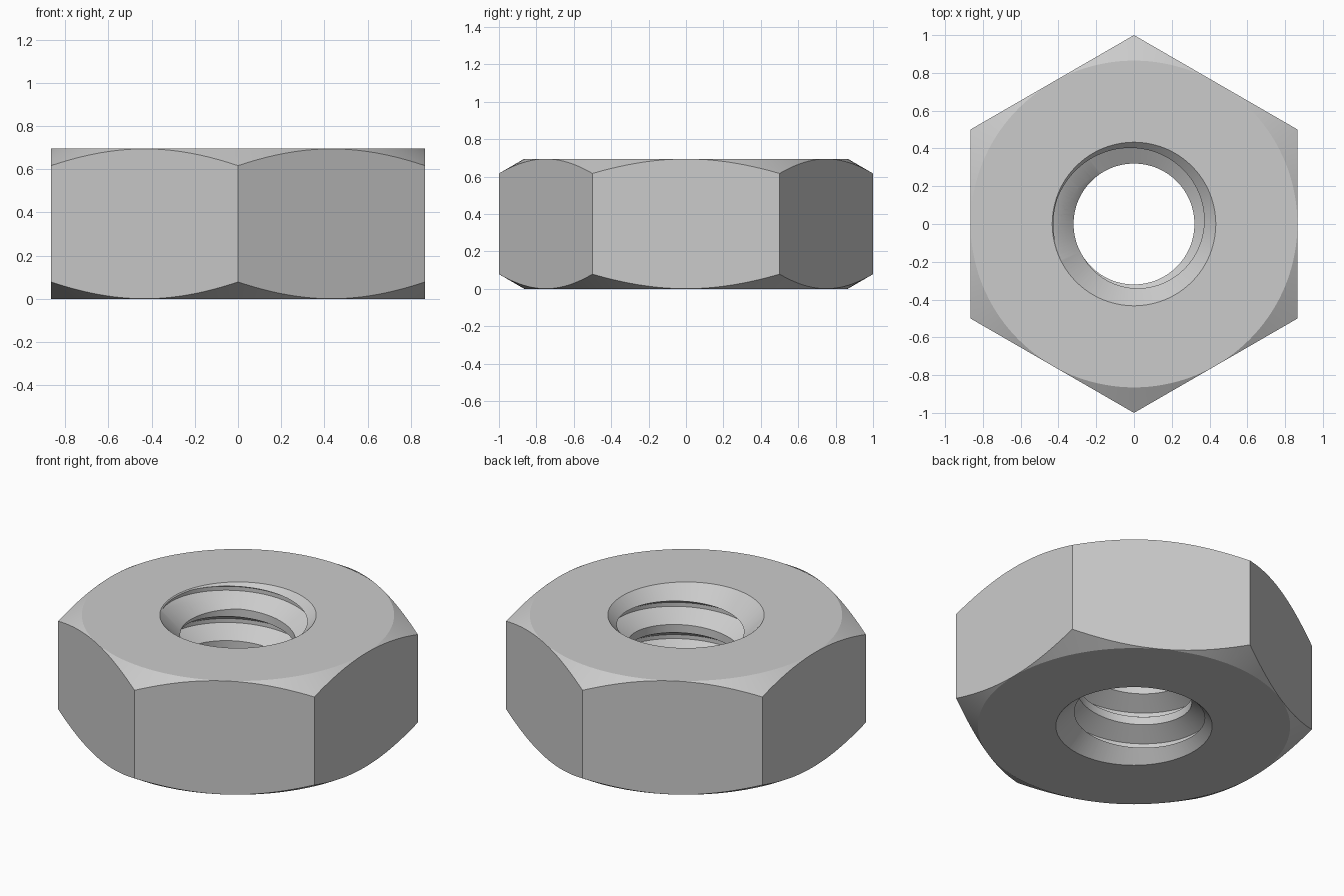
import bpy, bmesh
from math import cos, sin, pi, radians

HEIGHT = 0.695
MINOR, MAJOR, MOUTH = 0.32, 0.427, 0.433
PITCH = 0.197
SEGMENTS = 144

if "Cube" in bpy.data.objects:
    bpy.data.objects.remove(bpy.data.objects["Cube"])

steel = bpy.data.materials.new("grey steel")
steel.use_nodes = True
steel.diffuse_color = (0.6, 0.6, 0.6, 1)
steel.node_tree.nodes["Principled BSDF"].inputs["Base Color"].default_value = (0.6, 0.6, 0.6, 1)


def make_object(name, bm, helper=False):
    bmesh.ops.recalc_face_normals(bm, faces=bm.faces)
    mesh = bpy.data.meshes.new(name)
    bm.to_mesh(mesh)
    bm.free()
    obj = bpy.data.objects.new(name, mesh)
    bpy.context.collection.objects.link(obj)
    mesh.materials.append(steel)
    obj.hide_render = helper
    return obj


def lathe(name, profile):
    """Closed solid of revolution; the profile starts and ends on the axis."""
    bm = bmesh.new()
    verts = [bm.verts.new((r, 0, z)) for r, z in profile]
    edges = [bm.edges.new(pair) for pair in zip(verts, verts[1:])]
    bmesh.ops.spin(bm, geom=verts + edges, cent=(0, 0, 0), axis=(0, 0, 1),
                   angle=2 * pi, steps=SEGMENTS)
    bmesh.ops.remove_doubles(bm, verts=bm.verts, dist=1e-5)
    return make_object(name, bm, helper=True)


def thread_tap(name):
    """Solid right-handed screw that cuts the internal thread."""
    flank = (MAJOR - MINOR) * 0.577
    crest = PITCH / 4
    # Profile over one pitch: crest bottom, crest top, root bottom, root top
    profile = [(MINOR, -crest), (MINOR, 0),
               (MAJOR, PITCH - crest - flank), (MAJOR, PITCH - crest - flank)]
    profile[2] = (MAJOR, -crest - flank + PITCH)
    # The upper side of a ridge falls away outward, so its root lies below the crest
    root_low = PITCH - crest - flank - (PITCH - crest - 2 * flank)
    profile = [(MINOR, -crest), (MINOR, 0), (MAJOR, root_low),
               (MAJOR, PITCH - crest - flank)]
    turns = 8
    z_start = 0.583 - PITCH * (5 + 125 / 360)
    bm = bmesh.new()
    rows = []
    for i in range(turns * SEGMENTS + 1):
        a = 2 * pi * i / SEGMENTS
        lift = z_start + PITCH * i / SEGMENTS
        rows.append([bm.verts.new((r * cos(a), r * sin(a), z + lift)) for r, z in profile])
    for i in range(turns * SEGMENTS):
        for p in range(3):
            bm.faces.new((rows[i][p], rows[i + 1][p], rows[i + 1][p + 1], rows[i][p + 1]))
        j = i + SEGMENTS
        if j + 1 < len(rows):
            bm.faces.new((rows[i][3], rows[i + 1][3], rows[j + 1][0], rows[j][0]))
    # Close both ends with fans to the axis
    low = bm.verts.new((0, 0, z_start - 0.3))
    high = bm.verts.new((0, 0, z_start + PITCH * turns + 0.4))
    middle = z_start + PITCH * turns / 2
    for edge in [e for e in bm.edges if e.is_boundary]:
        a, b = edge.verts
        bm.faces.new((a, b, low if a.co.z < middle else high))
    return make_object(name, bm, helper=True)


def boolean(obj, cutter, operation):
    mod = obj.modifiers.new(cutter.name, "BOOLEAN")
    mod.operation = operation
    mod.solver = "EXACT"
    mod.object = cutter
    bpy.context.view_layer.objects.active = obj
    bpy.ops.object.modifier_apply(modifier=mod.name)
    bpy.data.objects.remove(cutter)


# Hexagonal body, with corners on the y axis
bm = bmesh.new()
corners = [radians(30 + 60 * k) for k in range(6)]
base = bm.faces.new([bm.verts.new((cos(a), sin(a), -0.1)) for a in corners])
extruded = bmesh.ops.extrude_face_region(bm, geom=[base])["geom"]
bmesh.ops.translate(bm, verts=[v for v in extruded if isinstance(v, bmesh.types.BMVert)],
                    vec=(0, 0, HEIGHT + 0.2))
nut = make_object("hex_nut", bm)

# Conical chamfer on the outer corners, top and bottom
rim, wide = 0.865, 1.1
drop = (wide - rim) * 0.58
chamfer = lathe("corner_chamfer", [(0, 0), (rim, 0), (wide, drop), (wide, HEIGHT - drop),
                                   (rim, HEIGHT), (0, HEIGHT)])
boolean(nut, chamfer, "INTERSECT")

# Countersunk hole, open at both ends
out, inner = 0.1, 0.3
depth = MOUTH - inner
countersink = lathe("countersink", [(0, -out), (MOUTH + out, -out), (inner, depth),
                                    (inner, HEIGHT - depth), (MOUTH + out, HEIGHT + out),
                                    (0, HEIGHT + out)])
boolean(nut, countersink, "DIFFERENCE")

# Helical thread
boolean(nut, thread_tap("thread_tap"), "DIFFERENCE")

# Smooth the curved surfaces, keep the edges crisp
bpy.ops.object.select_all(action="DESELECT")
nut.select_set(True)
bpy.context.view_layer.objects.active = nut
bpy.ops.object.shade_smooth_by_angle(angle=radians(20))
